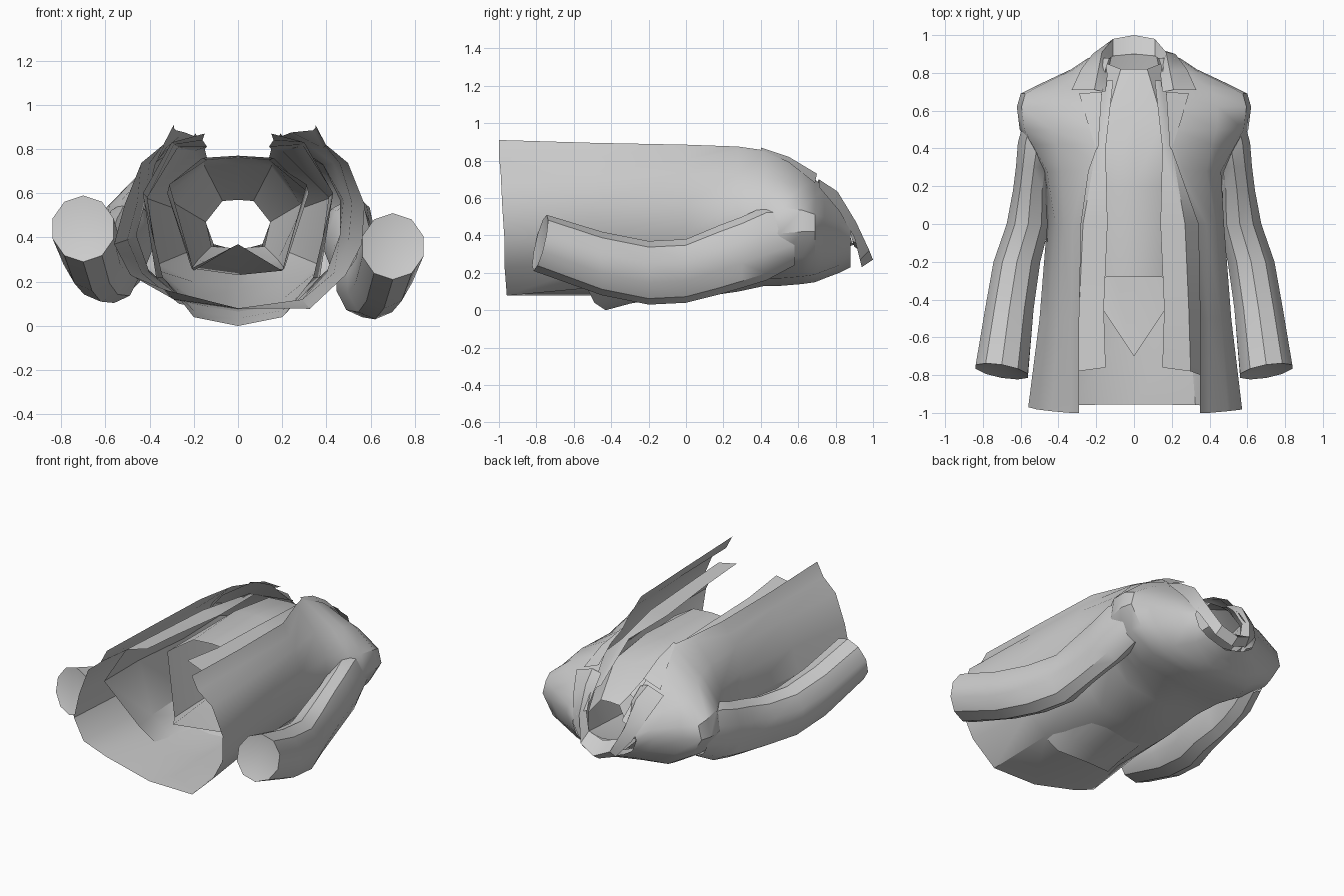
import bpy, bmesh, math

cube = bpy.data.objects.get("Cube")
if cube:
    bpy.data.objects.remove(cube, do_unlink=True)

mat = bpy.data.materials.new("plain grey cloth")
mat.use_nodes = True
GREY = (0.6, 0.6, 0.6, 1)
mat.diffuse_color = GREY
mat.node_tree.nodes["Principled BSDF"].inputs["Base Color"].default_value = GREY


def loft(name, rows, closed=False, cap=None):
    """Skin a cloth sheet or tube through rows of points; cap is a fan centre."""
    bm = bmesh.new()
    grid = [[bm.verts.new(p) for p in row] for row in rows]
    n = len(rows[0])
    for a, b in zip(grid, grid[1:]):
        for i in range(n if closed else n - 1):
            j = (i + 1) % n
            bm.faces.new((a[i], a[j], b[j], b[i]))
    if cap:
        tip = bm.verts.new(cap)
        for i in range(n):
            bm.faces.new((grid[-1][i], grid[-1][(i + 1) % n], tip))
    bmesh.ops.recalc_face_normals(bm, faces=bm.faces)
    mesh = bpy.data.meshes.new(name)
    bm.to_mesh(mesh)
    bm.free()
    obj = bpy.data.objects.new(name, mesh)
    mesh.materials.append(mat)
    bpy.context.collection.objects.link(obj)
    bpy.ops.object.select_all(action='DESELECT')
    obj.select_set(True)
    bpy.context.view_layer.objects.active = obj
    bpy.ops.object.shade_smooth_by_angle(angle=math.radians(36))
    return obj


def both_sides(half):
    """Half row from the front edge to the centre line, mirrored to a full row."""
    return [(-x, y, z) for x, y, z in half] + [p for p in reversed(half[:-1])]


# Jacket body: y, front edge x, front edge z, edge fold drop, half width, side z, back z
stations = [
    (-0.97, 0.315, 0.91, 0.09, 0.56, 0.37, 0.08),
    (-0.50, 0.315, 0.895, 0.08, 0.50, 0.39, 0.08),
    (0.00, 0.305, 0.885, 0.08, 0.46, 0.41, 0.06),
    (0.28, 0.24, 0.875, 0.02, 0.48, 0.42, 0.10),
    (0.42, 0.19, 0.855, 0.01, 0.56, 0.41, 0.13),
    (0.50, 0.19, 0.83, 0.01, 0.605, 0.41, 0.13),
    (0.62, 0.18, 0.77, 0.01, 0.62, 0.42, 0.14),
    (0.69, 0.17, 0.70, 0.01, 0.60, 0.42, 0.15),
    (0.74, 0.16, 0.65, 0.01, 0.50, 0.42, 0.17),
    (0.82, 0.15, 0.58, 0.01, 0.33, 0.41, 0.20),
    (0.88, 0.13, 0.50, 0.01, 0.24, 0.39, 0.23),
]
rows = []
for y, e, ze, drop, w, zs, zb in stations:
    hem = 0.03 if y < -0.9 else 0
    tilt = 0.13 if hem else 0       # back hem hangs lower on the left
    row = both_sides([
        (e, y - hem, ze),
        (e + 0.02 + drop * 0.3, y - hem, ze - drop),
        (e + (w - e) * 0.6, y - hem * 0.7, zs + (ze - zs) * 0.68),
        (w * 0.96, y - hem * 0.4, zs + (ze - zs) * 0.33),
        (w, y, zs),
        (w * 0.87, y, zb + (zs - zb) * 0.52),
        (w * 0.58, y + hem * 0.4, zb + 0.04),
        (0, y + hem * 0.5, zb),
    ])
    rows.append([(x, yy, z - tilt * x if 5 < i < 9 else z)
                 for i, (x, yy, z) in enumerate(row)])
# The left front hangs a little further open than the right
rows = [[(x + (0.035 if i > 10 and r < 3 else 0.025 if i < 4 and r < 3 else 0), y, z)
         for i, (x, y, z) in enumerate(row)] for r, row in enumerate(rows)]
loft("jacket_body", rows)

# Sleeves: x, y, z, x radius, z radius; the first rings are buried in the shoulder
arm = [
    (0.48, 0.58, 0.40, 0.10, 0.16),
    (0.51, 0.43, 0.36, 0.11, 0.20),
    (0.53, 0.30, 0.31, 0.10, 0.19),
    (0.545, 0.18, 0.27, 0.10, 0.185),
    (0.56, 0.00, 0.21, 0.12, 0.17),
    (0.62, -0.20, 0.20, 0.13, 0.17),
    (0.66, -0.45, 0.25, 0.135, 0.17),
    (0.70, -0.78, 0.36, 0.145, 0.15),
]
N = 10
for side, name, lift in ((1, "left", 0), (-1, "right", 0.08)):
    rows = []
    for k, (x, y, z, rx, rz) in enumerate(arm):
        dz = lift * max(0, min(1, (0.4 - y) / 0.5))
        ring = []
        for i in range(N):
            a = 2 * math.pi * (i + 0.5) / N
            c, s = math.cos(a), math.sin(a)
            slant = 0.025 * c + 0.035 * s if k == len(arm) - 1 else 0
            ring.append((side * (x + rx * c), y + slant, z + dz + rz * s))
        rows.append(ring)
    loft(name + "_sleeve", rows, True, (side * 0.69, -0.75, 0.34 + lift))

# Waistcoat: columns from the front edge round to the centre back
vest = [
    [(0.15, -0.76, 0.87), (0.30, -0.78, 0.83), (0.43, -0.83, 0.60),
     (0.34, -0.58, 0.22), (0.20, -0.49, 0.04), (0, -0.43, 0.0)],
    [(0.16, -0.45, 0.84), (0.29, -0.45, 0.82), (0.43, -0.45, 0.60),
     (0.37, -0.40, 0.22), (0.20, -0.36, 0.07), (0, -0.30, 0.035)],
    [(0.14, 0.0, 0.81), (0.27, 0.0, 0.81), (0.41, 0.0, 0.58),
     (0.36, 0.0, 0.25), (0.20, 0.0, 0.12), (0, 0.0, 0.09)],
    [(0.15, 0.4, 0.80), (0.20, 0.4, 0.79), (0.42, 0.4, 0.58),
     (0.36, 0.4, 0.28), (0.20, 0.4, 0.20), (0, 0.4, 0.17)],
    [(0.11, 0.76, 0.63), (0.14, 0.76, 0.61), (0.20, 0.78, 0.50),
     (0.19, 0.82, 0.35), (0.12, 0.84, 0.28), (0, 0.85, 0.26)],
]
loft("waistcoat", [both_sides(r) for r in vest])

# Shirt tube with a pointed tail inside the back
shirt = [
    [(0, -0.28, 0.76), (0.14, -0.28, 0.75), (0.31, -0.32, 0.64),
     (0.20, -0.40, 0.25), (0, -0.70, 0.37)],
    [(0, 0.20, 0.77), (0.16, 0.20, 0.76), (0.32, 0.20, 0.60),
     (0.21, 0.20, 0.26), (0, 0.20, 0.23)],
    [(0, 0.55, 0.73), (0.15, 0.55, 0.72), (0.28, 0.55, 0.55),
     (0.18, 0.58, 0.30), (0, 0.60, 0.26)],
    [(0, 0.82, 0.57), (0.07, 0.82, 0.565), (0.145, 0.85, 0.47),
     (0.12, 0.89, 0.36), (0, 0.90, 0.35)],
]
loft("shirt", [r + [(-x, y, z) for x, y, z in reversed(r[1:-1])] for r in shirt], True)

# Jacket collar: fall, fold and inner stand
collar = [
    [(0.33, 0.71, 0.66), (0.28, 0.82, 0.53), (0.22, 0.90, 0.39),
     (0.12, 0.93, 0.27), (0, 0.94, 0.23)],
    [(0.21, 0.71, 0.70), (0.19, 0.81, 0.635), (0.17, 0.91, 0.47),
     (0.11, 0.98, 0.32), (0, 1.00, 0.27)],
    [(0.15, 0.70, 0.68), (0.14, 0.79, 0.60), (0.15, 0.86, 0.48),
     (0.11, 0.89, 0.37), (0, 0.90, 0.34)],
]
loft("jacket_collar", [both_sides(r) for r in collar])

# Lapels folded back along the front edges
for s, name in ((1, "left"), (-1, "right")):
    edge = [(0.17, 0.70, 0.73), (0.18, 0.55, 0.82), (0.19, 0.40, 0.87)]
    fall = [(0.29, 0.69, 0.68), (0.25, 0.55, 0.79), (0.20, 0.40, 0.86)]
    loft(name + "_lapel", [[(s * x, y, z) for x, y, z in r] for r in (edge, fall)])
